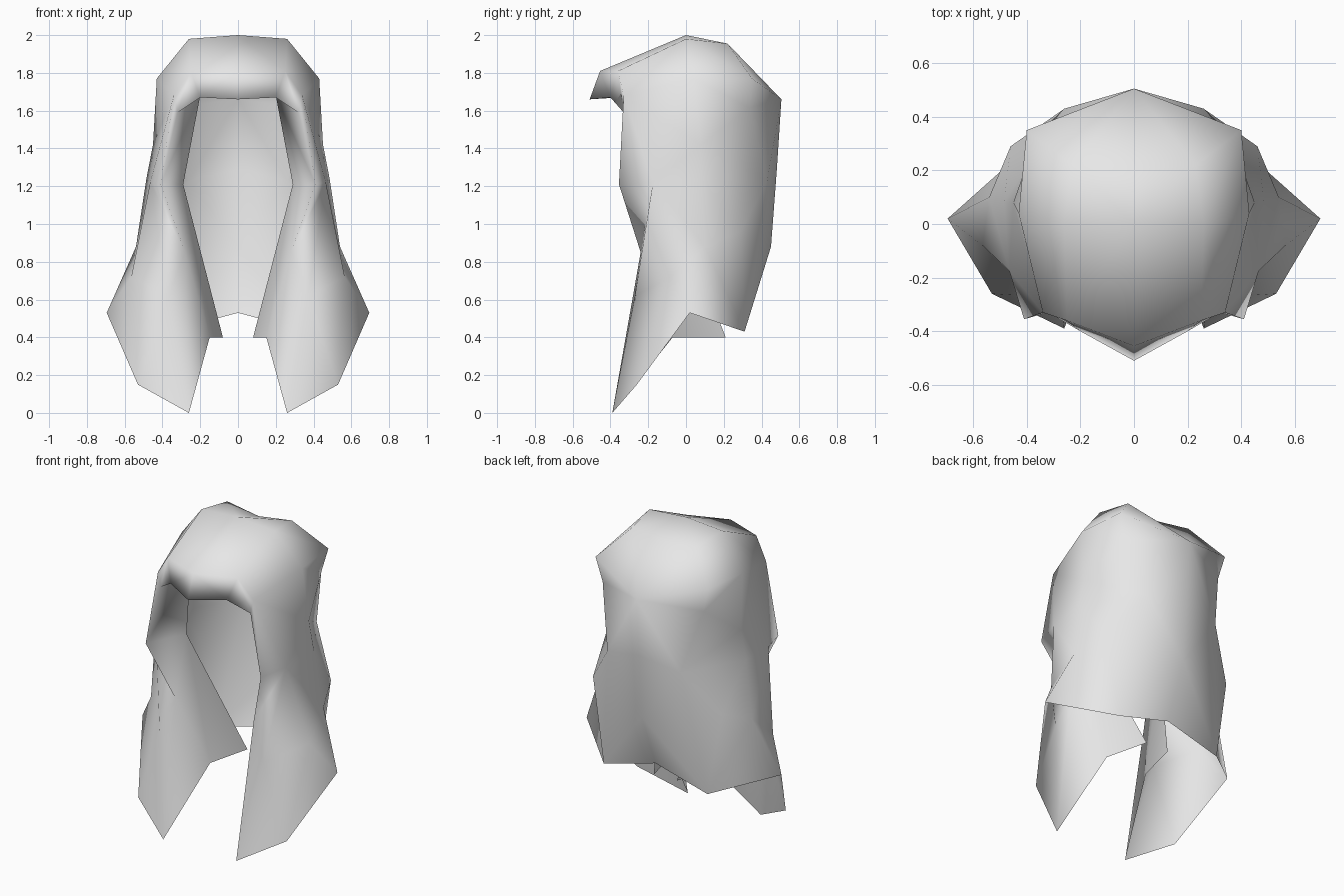
import bpy
import bmesh

cube = bpy.data.objects.get("Cube")
if cube:
    bpy.data.objects.remove(cube, do_unlink=True)

mat = bpy.data.materials.new("pale grey cloth")
mat.use_nodes = True
colour = (0.8, 0.8, 0.8, 1)
mat.diffuse_color = colour
mat.node_tree.nodes["Principled BSDF"].inputs["Base Color"].default_value = colour

bm = bmesh.new()
verts = {}


def vert(p):
    """Share one vertex between sections that meet at the same point."""
    if p not in verts:
        verts[p] = bm.verts.new(p)
    return verts[p]


def loft(*rows):
    """Skin cross-sections; repeated points collapse quads to triangles."""
    for a, b in zip(rows, rows[1:]):
        for i in range(len(a) - 1):
            ring = list(dict.fromkeys((a[i], a[i + 1], b[i + 1], b[i])))
            if len(ring) > 2:
                bm.faces.new([vert(p) for p in ring])


# Half sections, running from the front round to the back centre
top, top_back = (0, 0, 2.0), (0, .21, 1.925)
crown, crown_back = (.26, 0, 1.98), (.23, .22, 1.955)
brow, brow_side, temple_top = (0, -.455, 1.81), (.25, -.36, 1.81), (.34, -.33, 1.68)
cap_side, cap_rear, cap_back = (.43, .04, 1.77), (.40, .35, 1.77), (0, .505, 1.66)

# Domed cap
loft(
    [top, top, top, top, top_back, top_back],
    [top, crown, crown, crown, crown_back, top_back],
    [brow, brow_side, temple_top, cap_side, cap_rear, cap_back],
)

# Brim over the face and its underside
brim, brim_side, temple = (0, -.51, 1.66), (.2, -.40, 1.67), (.32, -.33, 1.59)
inner = (.2, -.2, 1.68)
loft(
    [brow, brow_side, temple_top],
    [brim, brim_side, temple],
    [(0, -.28, 1.68), inner, inner],
)

# Side of the head from the temple back to the rear corner
edge, ridge, fold = (.29, -.11, 1.21), (.41, -.355, 1.21), (.465, -.175, 1.22)
side, rear = (.45, .08, 1.42), (.36, .335, 1.615)
loft([inner, temple], [edge, ridge])
loft(
    [temple_top, temple_top, temple_top, temple_top, cap_side, cap_rear],
    [temple, ridge, fold, side, side, rear],
)

# Back of the head
side_mid, rear_mid, back_mid = (.485, .08, 1.24), (.26, .43, 1.23), (0, .481, 1.29)
loft([cap_rear, cap_back], [rear, cap_back])
loft([rear, cap_back, cap_back], [rear_mid, rear_mid, back_mid])

# Outer drape widening towards the hem
shoulder, hip, rear_low = (.565, -.08, .72), (.54, .10, .88), (.46, .29, .96)
flare, rear_hem = (.695, .02, .53), (.37, .31, .43)
loft(
    [fold, side, rear],
    [fold, side_mid, rear_mid],
    [shoulder, hip, rear_low],
)
loft([hip, rear_low], [flare, rear_hem])
loft([rear_low, rear_mid, back_mid], [rear_hem, rear_hem, (0, .45, .88)],
     [rear_hem, rear_hem, (0, .31, .53)])

# Pointed front panel with its inward flap
crease, pleat = (.28, -.24, .85), (.37, -.27, .62)
flap, tip, corner = (.15, -.07, .40), (.26, -.39, 0), (.53, -.26, .15)
loft([edge, ridge, fold, fold, shoulder], [edge, crease, crease, pleat, pleat])
loft([edge, crease, pleat], [(.08, .21, .40), flap, tip])
loft([pleat, shoulder, hip], [tip, corner, flare])

bmesh.ops.recalc_face_normals(bm, faces=bm.faces)
# Keep the outer side of the cloth facing out
if max(bm.faces, key=lambda f: f.calc_center_median().z).normal.z < 0:
    bmesh.ops.reverse_faces(bm, faces=bm.faces)
for f in bm.faces:
    f.smooth = True

mesh = bpy.data.meshes.new("draped_hood")
bm.to_mesh(mesh)
bm.free()
mesh.materials.append(mat)
hood = bpy.data.objects.new("draped_hood", mesh)
bpy.context.collection.objects.link(hood)

# Mirror the half across the centre line
mirror = hood.modifiers.new("Mirror", 'MIRROR')
mirror.use_axis[0] = True
mirror.use_clip = True
mirror.merge_threshold = .001
